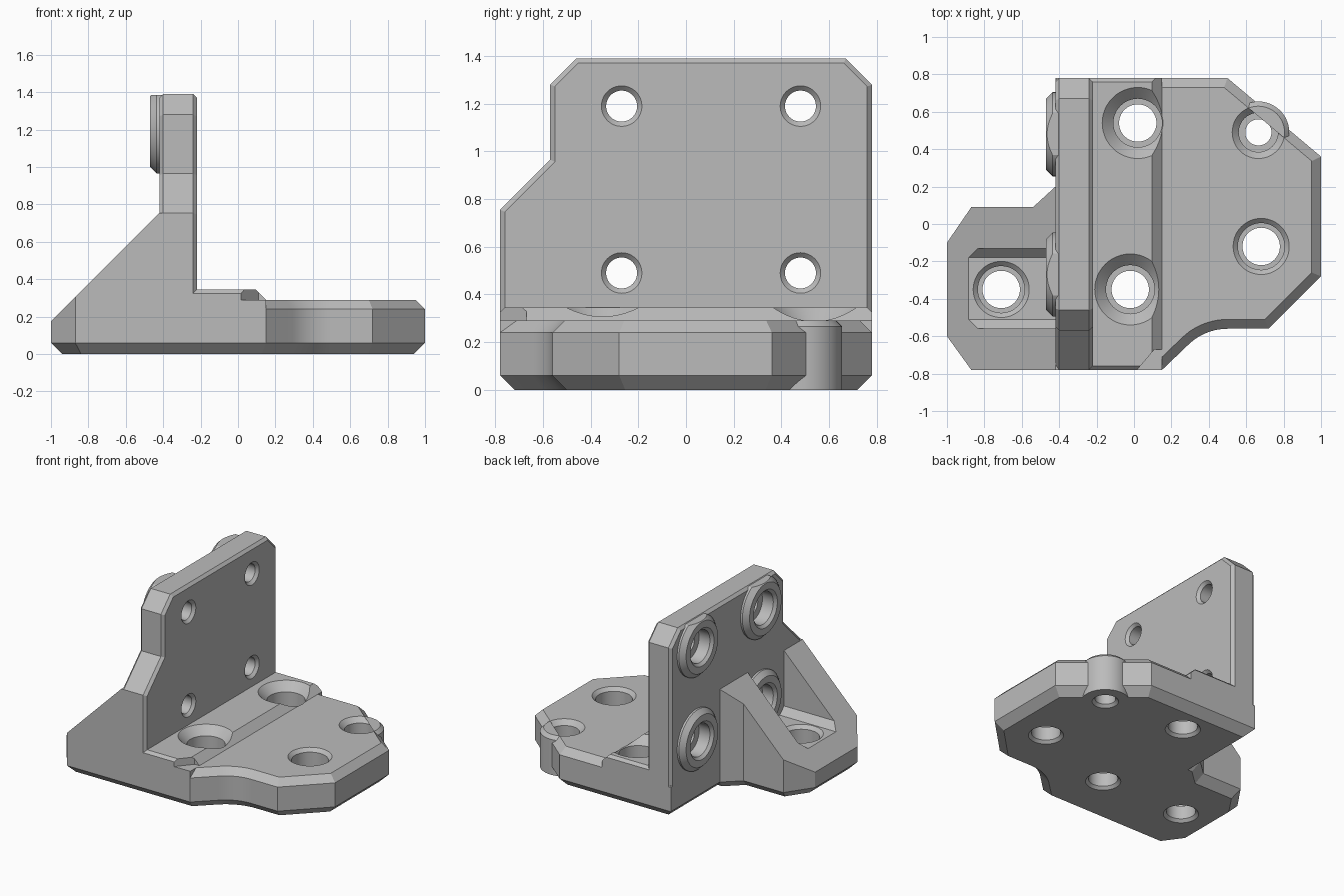
import bpy
import bmesh
import math
from mathutils import Vector

cube = bpy.data.objects.get("Cube")
if cube:
    bpy.data.objects.remove(cube, do_unlink=True)

grey = bpy.data.materials.new("plain_grey")
grey.use_nodes = True
GREY = (0.5, 0.5, 0.5, 1)
grey.diffuse_color = GREY
grey.node_tree.nodes["Principled BSDF"].inputs["Base Color"].default_value = GREY


def finish(name, bm):
    bmesh.ops.recalc_face_normals(bm, faces=bm.faces)
    mesh = bpy.data.meshes.new(name)
    bm.to_mesh(mesh)
    bm.free()
    mesh.materials.append(grey)
    obj = bpy.data.objects.new(name, mesh)
    bpy.context.collection.objects.link(obj)
    return obj


def place(axis, a, b, t):
    return Vector({"x": (t, a, b), "y": (a, t, b), "z": (a, b, t)}[axis])


def prism(name, points, axis, lo, hi, low_chamfer=0, high_chamfer=0, edge_rule=None):
    """Extrude an outline along an axis and chamfer the rims of its two ends."""
    bm = bmesh.new()
    ends = [[bm.verts.new(place(axis, a, b, t)) for a, b in points] for t in (lo, hi)]
    bm.faces.new(ends[0])
    bm.faces.new(ends[1])
    n = len(points)
    for i in range(n):
        j = (i + 1) % n
        bm.faces.new((ends[0][i], ends[0][j], ends[1][j], ends[1][i]))
    bmesh.ops.recalc_face_normals(bm, faces=bm.faces)
    k = "xyz".index(axis)
    for t, size in ((lo, low_chamfer), (hi, high_chamfer)):
        if size:
            rim = [e for e in bm.edges
                   if all(abs(v.co[k] - t) < 1e-5 for v in e.verts)
                   and (edge_rule is None or edge_rule(e))]
            bmesh.ops.bevel(bm, geom=rim, offset=size, segments=1,
                            affect="EDGES", clamp_overlap=False)
    return finish(name, bm)


def lathe(name, profile, axis, a, b, sides=48):
    """Solid of revolution from (radius, position) pairs."""
    bm = bmesh.new()
    angles = [math.tau * i / sides for i in range(sides)]
    rings = [[bm.verts.new(place(axis, a + r * math.cos(u), b + r * math.sin(u), t))
              for u in angles] for r, t in profile]
    for p, q in zip(rings, rings[1:]):
        for i in range(sides):
            j = (i + 1) % sides
            bm.faces.new((p[i], p[j], q[j], q[i]))
    bm.faces.new(rings[0])
    bm.faces.new(rings[-1])
    return finish(name, bm)


def combine(target, tool, operation):
    mod = target.modifiers.new("combine", "BOOLEAN")
    mod.operation = operation
    mod.solver = "EXACT"
    mod.object = tool
    graph = bpy.context.evaluated_depsgraph_get()
    graph.update()
    mesh = bpy.data.meshes.new_from_object(target.evaluated_get(graph))
    target.modifiers.clear()
    target.data = mesh
    bpy.data.objects.remove(tool, do_unlink=True)


# Base plate with a concave relief in its front edge
relief = [(0.5 + 0.3 * math.cos(u), -0.86 + 0.3 * math.sin(u))
          for u in [math.radians(90 + 45 * i / 10) for i in range(11)]]
plate_outline = [(-0.42, 0.78), (0.5, 0.78), (1, 0.36), (1, -0.28), (0.72, -0.56)]
plate_outline += relief + [(0.15, -0.78), (-0.42, -0.78)]
bracket = prism("bracket", plate_outline, "z", 0, 0.29, 0.06, 0.05)

# Raised step beside the wall, with its front corner cut off
step = prism("step", [(-0.4, 0.06), (0.15, 0.06), (0.15, 0.29), (0.095, 0.345), (-0.4, 0.345)],
             "y", -0.78, 0.78, 0.02, 0.02,
             lambda e: all(v.co.z > 0.34 for v in e.verts))
corner = prism("corner_cutter", [(0, -0.8), (0.2, -0.8), (0.2, -0.67), (0.11, -0.67)],
               "z", 0.29, 0.5)
combine(step, corner, "DIFFERENCE")
combine(bracket, step, "UNION")

# Upright wall
wall_outline = [(-0.78, 0.06), (-0.78, 0.755), (-0.57, 0.965), (-0.57, 1.28), (-0.46, 1.39),
                (0.67, 1.39), (0.78, 1.28), (0.78, 0.06)]
wall = prism("wall", wall_outline, "x", -0.42, -0.22, 0.02, 0.02)
combine(bracket, wall, "UNION")

# Sloped foot with a pocket between its two gussets
foot_outline = [(-0.3, -0.78), (-0.87, -0.78), (-1, -0.6), (-1, -0.1), (-0.87, 0.09),
                (-0.54, 0.09), (-0.42, 0.2), (-0.3, 0.2)]
foot = prism("foot", foot_outline, "z", 0, 0.755, 0.06)
slope = prism("slope_cutter", [(-1.2, -0.025), (-0.2, 0.975), (-1.2, 0.975)], "y", -1, 1)
pocket = prism("pocket_cutter", [(-0.51, 0.29), (-0.18, 0.29), (-0.13, 0.34), (-0.13, 0.9),
                                 (-0.56, 0.9), (-0.56, 0.34)], "x", -1.2, -0.41)
combine(foot, slope, "DIFFERENCE")
combine(foot, pocket, "DIFFERENCE")
combine(bracket, foot, "UNION")

# Round boss on the slanted edge of the base
edge_boss = lathe("edge_boss", [(0.165, 0), (0.165, 0.265), (0.14, 0.29)], "z", 0.665, 0.49)
combine(bracket, edge_boss, "UNION")

# Bosses on the back of the wall, trimmed level with its top
wall_holes = [(y, z) for y in (-0.27, 0.48) for z in (0.49, 1.19)]
for y, z in wall_holes:
    boss = lathe("wall_boss", [(0.225, -0.36), (0.225, -0.435), (0.19, -0.47)], "x", y, z)
    if z > 1:
        trim = prism("trim_cutter", [(-1, -1), (1, -1), (1, 1), (-1, 1)], "z", 1.385, 1.6)
        combine(boss, trim, "DIFFERENCE")
    combine(bracket, boss, "UNION")

# Counterbored screw holes through the wall
for y, z in wall_holes:
    hole = lathe("wall_hole_cutter", [(0.16, -0.49), (0.12, -0.45), (0.12, -0.36),
                                      (0.065, -0.36), (0.065, -0.24), (0.095, -0.21)],
                 "x", y, z)
    combine(bracket, hole, "DIFFERENCE")

# Screw holes through the base: x, y, rim, bore and through radii, top height
base_holes = [(0.02, 0.54, 0.19, 0.13, 0.1, 0.345), (-0.02, -0.35, 0.19, 0.13, 0.1, 0.345),
              (0.68, -0.12, 0.15, 0.125, 0.1, 0.29), (0.665, 0.49, 0.14, 0.105, 0.07, 0.29),
              (-0.71, -0.35, 0.15, 0.125, 0.1, 0.29)]
for x, y, rim, bore, through, top in base_holes:
    hole = lathe("base_hole_cutter",
                 [(through + 0.03, -0.01), (through, 0.02), (through, 0.12), (bore, 0.12),
                  (bore, top - rim + bore), (rim, top), (rim, top + 0.1)], "z", x, y)
    combine(bracket, hole, "DIFFERENCE")

# Crisp edges with smooth round bores
bpy.ops.object.select_all(action="DESELECT")
bracket.select_set(True)
bpy.context.view_layer.objects.active = bracket
bpy.ops.object.shade_smooth_by_angle(angle=math.radians(25))
